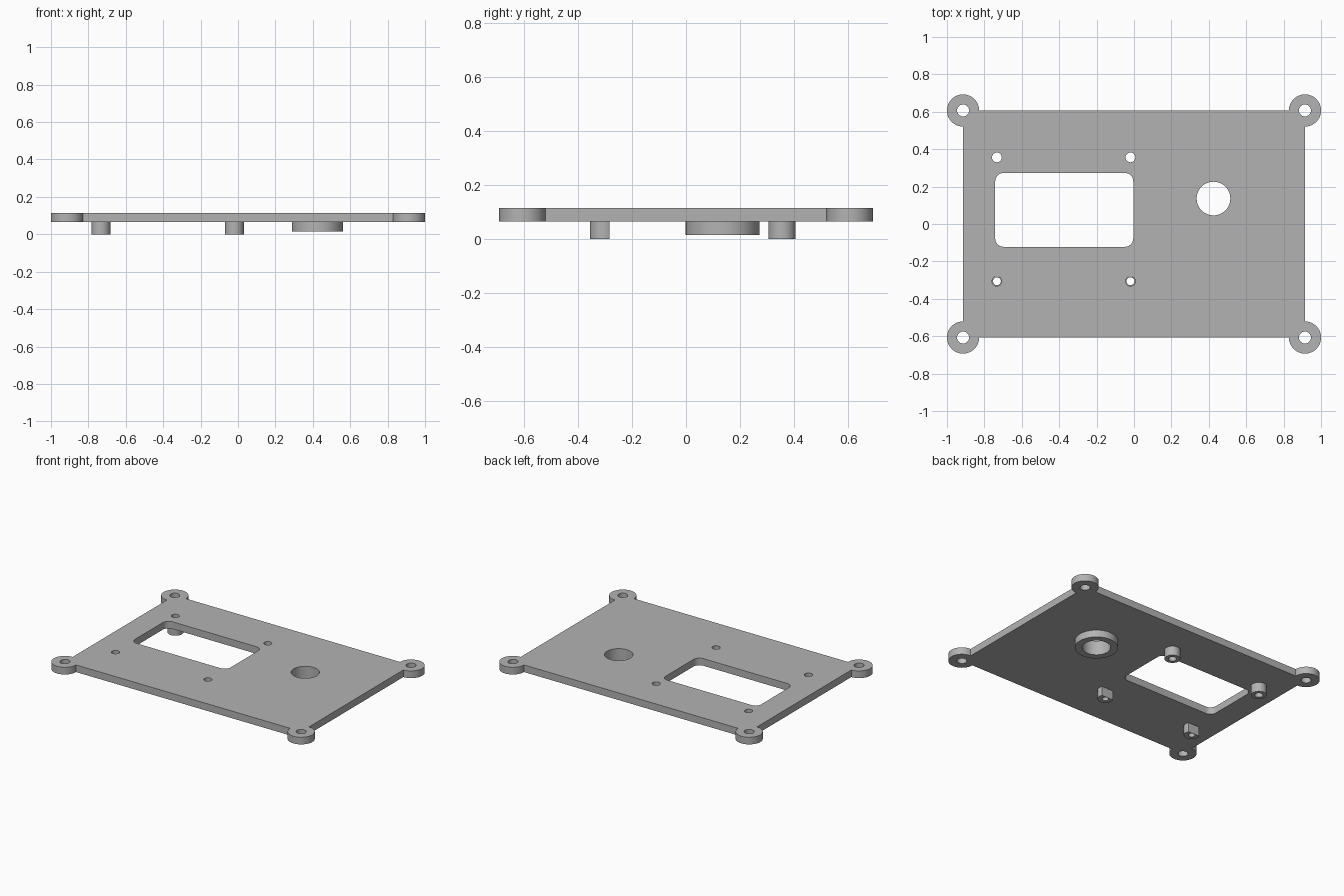
import bpy
from math import cos, sin, pi, radians
from mathutils import Vector

if "Cube" in bpy.data.objects:
    bpy.data.objects.remove(bpy.data.objects["Cube"], do_unlink=True)

# Single flat grey
GREY = (0.45, 0.45, 0.45, 1)
grey = bpy.data.materials.new("grey plastic")
grey.use_nodes = True
grey.diffuse_color = GREY
grey.node_tree.nodes["Principled BSDF"].inputs["Base Color"].default_value = GREY


def arc(cx, cy, r, start=0, sweep=360, steps=48):
    """Points along an arc; a full circle leaves out the repeated last point."""
    count = steps if sweep == 360 else steps + 1
    angles = [radians(start + sweep * i / steps) for i in range(count)]
    return [Vector((cx + r * cos(a), cy + r * sin(a))) for a in angles]


def rounded_rect(x0, x1, y0, y1, r):
    corners = [(x1 - r, y1 - r), (x0 + r, y1 - r), (x0 + r, y0 + r), (x1 - r, y0 + r)]
    return [p for i, (x, y) in enumerate(corners) for p in arc(x, y, r, 90 * i, 90, 10)]


def extrude_profile(name, loops, z0, z1):
    """Fill an outline with its holes and extrude it from z0 to z1."""
    curve = bpy.data.curves.new(name, "CURVE")
    curve.dimensions = "2D"
    curve.fill_mode = "BOTH"
    curve.extrude = (z1 - z0) / 2
    for loop in loops:
        spline = curve.splines.new("POLY")
        spline.points.add(len(loop) - 1)
        for point, p in zip(spline.points, loop):
            point.co = (p.x, p.y, 0, 1)
        spline.use_cyclic_u = True
    obj = bpy.data.objects.new(name, curve)
    bpy.context.collection.objects.link(obj)
    obj.location.z = (z0 + z1) / 2
    bpy.ops.object.select_all(action="DESELECT")
    obj.select_set(True)
    bpy.context.view_layer.objects.active = obj
    bpy.ops.object.convert(target="MESH")
    obj = bpy.context.object
    obj.data.materials.clear()
    obj.data.materials.append(grey)
    # Weld the caps to the walls
    bpy.ops.object.mode_set(mode="EDIT")
    bpy.ops.mesh.select_all(action="SELECT")
    bpy.ops.mesh.remove_doubles(threshold=0.0001)
    bpy.ops.mesh.normals_make_consistent(inside=False)
    bpy.ops.object.mode_set(mode="OBJECT")
    bpy.ops.object.shade_smooth_by_angle(angle=pi / 6)
    return obj


# Main dimensions
HX, HY = 0.914, 0.607
LUG_R, LUG_HOLE = 0.086, 0.032
TOP, UNDER = 0.115, 0.065
POST_R, POST_HOLE = 0.05, 0.026
POSTS = {"back_right": (-0.733, 0.356), "back_left": (-0.019, 0.356),
         "front_right": (-0.733, -0.306), "front_left": (-0.019, -0.306)}
SOCKET = (0.425, 0.136)
SOCKET_HOLE = 0.09

# Plate with a round lug on each corner, a window and drilled holes
corners = [(HX, HY, -90), (-HX, HY, 0), (-HX, -HY, 90), (HX, -HY, 180)]
outline = [p for x, y, a in corners for p in arc(x, y, LUG_R, a, 270)]
holes = [rounded_rect(-0.742, -0.004, -0.122, 0.273, 0.045),
         arc(*SOCKET, SOCKET_HOLE)]
holes += [arc(x, y, LUG_HOLE) for x, y, _ in corners]
holes += [arc(x, y, POST_HOLE) for x, y in POSTS.values()]
extrude_profile("mounting_plate", [outline] + holes, UNDER, TOP)

# Collar under the large round hole
extrude_profile("collar", [arc(*SOCKET, 0.137), arc(*SOCKET, SOCKET_HOLE)], 0.015, UNDER)

# Hollow posts; the front pair has a flat side facing the window
for place, (x, y) in POSTS.items():
    rim = arc(x, y, POST_R)
    if y < 0:
        flat = 0.022
        half = (POST_R ** 2 - flat ** 2) ** 0.5
        rim = [p for p in rim if p.y < y + flat - 0.001]
        rim = sorted(rim, key=lambda p: (Vector((p.x - x, p.y - y)).angle_signed(Vector((0, 1))) % (2 * pi)))
        ends = [Vector((x - half, y + flat)), Vector((x + half, y + flat))]
        rim = [ends[0]] + rim + [ends[1]]
    # The bore stays just inside the flat
    bore = arc(x, y, min(POST_HOLE, 0.021) if y < 0 else POST_HOLE)
    extrude_profile("post_" + place, [rim, bore], 0, UNDER)
